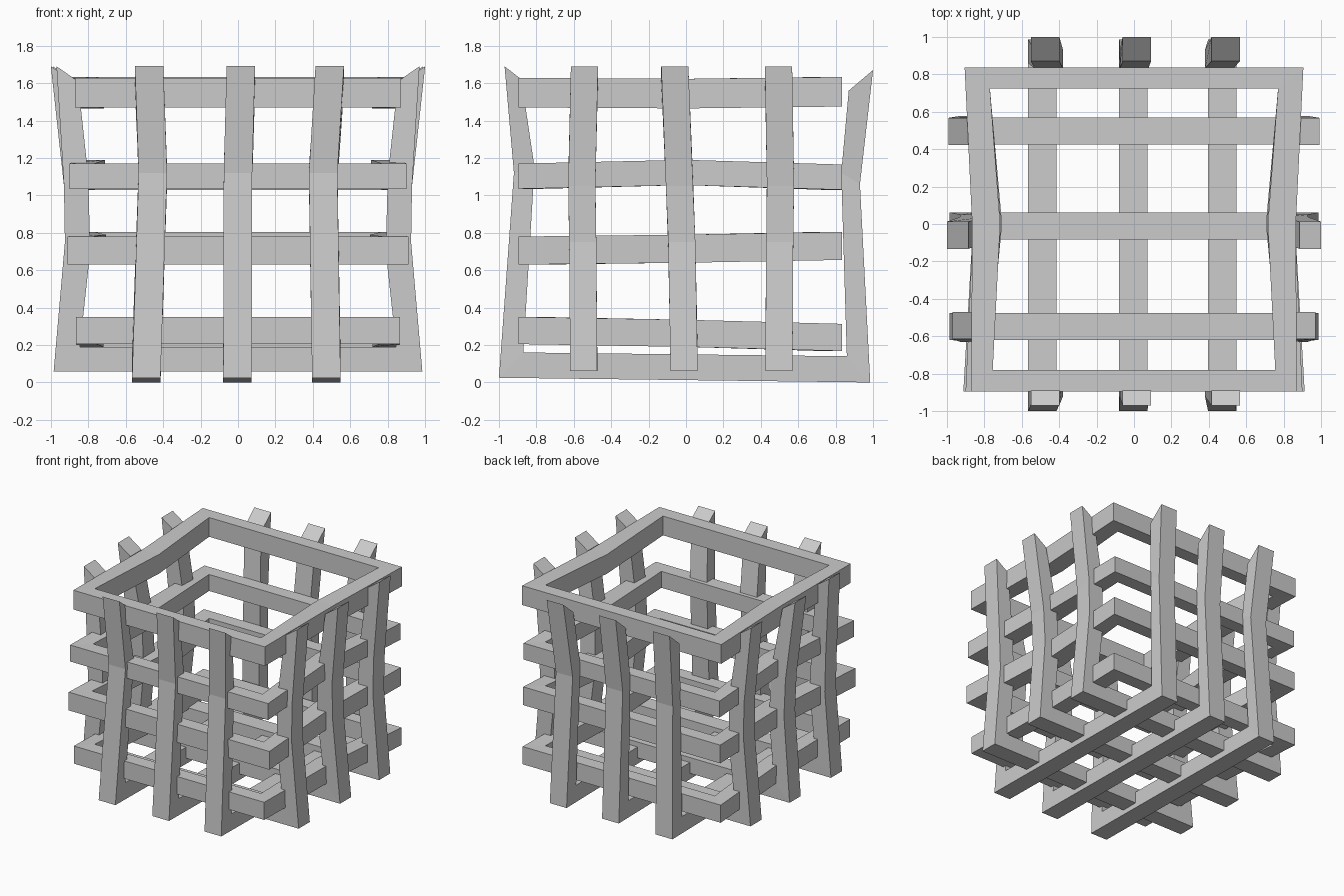
import bpy, bmesh

if "Cube" in bpy.data.objects:
    bpy.data.objects.remove(bpy.data.objects["Cube"])

def sweep(name, sections, closed):
    """Skin a run of four-cornered sections with flat quads."""
    bm = bmesh.new()
    rows = [[bm.verts.new(p) for p in s] for s in sections]
    n = len(rows)
    for i in range(n if closed else n - 1):
        a, b = rows[i], rows[(i + 1) % n]
        for k in range(4):
            m = (k + 1) % 4
            bm.faces.new((a[k], a[m], b[m], b[k]))
    if not closed:
        bm.faces.new(rows[0])
        bm.faces.new(rows[-1])
    bmesh.ops.recalc_face_normals(bm, faces=bm.faces[:])
    me = bpy.data.meshes.new(name)
    bm.to_mesh(me)
    bm.free()
    ob = bpy.data.objects.new(name, me)
    bpy.context.collection.objects.link(ob)

def hoop(name, front, mid, back, h=0.15):
    """Rectangular ring; each station is (outer x, inner x, bottom z)."""
    stations = [(-1, front, -0.895, -0.78), (1, front, -0.895, -0.78),
                (1, mid, 0.0, 0.0),
                (1, back, 0.835, 0.725), (-1, back, 0.835, 0.725),
                (-1, mid, 0.0, 0.0)]
    secs = []
    for s, (xo, xi, z), yo, yi in stations:
        secs.append([(s * xo, yo, z), (s * xi, yi, z),
                     (s * xi, yi, z + h), (s * xo, yo, z + h)])
    sweep(name, secs, True)

def strap(name, profile, centres, width, along_y):
    """U-shaped strap: profile of (outer, z, inner, z), drifting sideways."""
    secs = []
    for (o, zo, i, zi), c in zip(profile, centres):
        a, b = c - width / 2, c + width / 2
        pts = [(a, o, zo), (b, o, zo), (b, i, zi), (a, i, zi)]
        if not along_y:
            pts = [(y, x, z) for x, y, z in pts]
        secs.append(pts)
    sweep(name, secs, False)

# Four horizontal hoops, slightly waisted and uneven
hoop("hoop_bottom", (0.865, 0.755, 0.205), (0.86, 0.72, 0.19), (0.90, 0.77, 0.168), 0.145)
hoop("hoop_lower", (0.912, 0.78, 0.63), (0.86, 0.705, 0.64), (0.895, 0.77, 0.655))
hoop("hoop_upper", (0.90, 0.77, 1.035), (0.86, 0.71, 1.055), (0.89, 0.77, 1.03), 0.135)
hoop("hoop_top", (0.87, 0.755, 1.47), (0.865, 0.715, 1.465), (0.905, 0.77, 1.475), 0.158)

# Long straps: down the front, under the floor and up the back
long_profile = [(-0.97, 1.69, -0.88, 1.62), (-0.92, 1.12, -0.81, 1.15),
                (-1.0, 0.025, -0.87, 0.16), (0.985, 0.0, 0.86, 0.14),
                (0.93, 1.06, 0.83, 1.12), (1.0, 1.67, 0.87, 1.56)]
for i, (t, m, b) in enumerate([(-0.475, -0.455, -0.49),
                               (0.015, 0.0, -0.003), (0.49, 0.455, 0.472)]):
    strap(f"long_strap_{i + 1}", long_profile, [t, m, b, b, m, t], 0.152, True)

# Cross straps: down each side, resting over the long straps
for i, (t, m, b, top) in enumerate([(-0.543, -0.557, -0.547, 0.97),
                                    (-0.06, -0.035, -0.01, 1.0), (0.495, 0.505, 0.497, 0.99)]):
    half = [(top, 1.69, top - 0.115, 1.61), (0.93, 1.05, 0.80, 1.1),
            (0.925, 0.75, 0.79, 0.7), (0.985, 0.06, 0.845, 0.19)]
    profile = [(-o, zo, -n, zi) for o, zo, n, zi in half] + half[::-1]
    drift = [t, m, (m + b) / 2, b]
    strap(f"cross_strap_{i + 1}", profile, drift + drift[::-1], 0.145, False)
